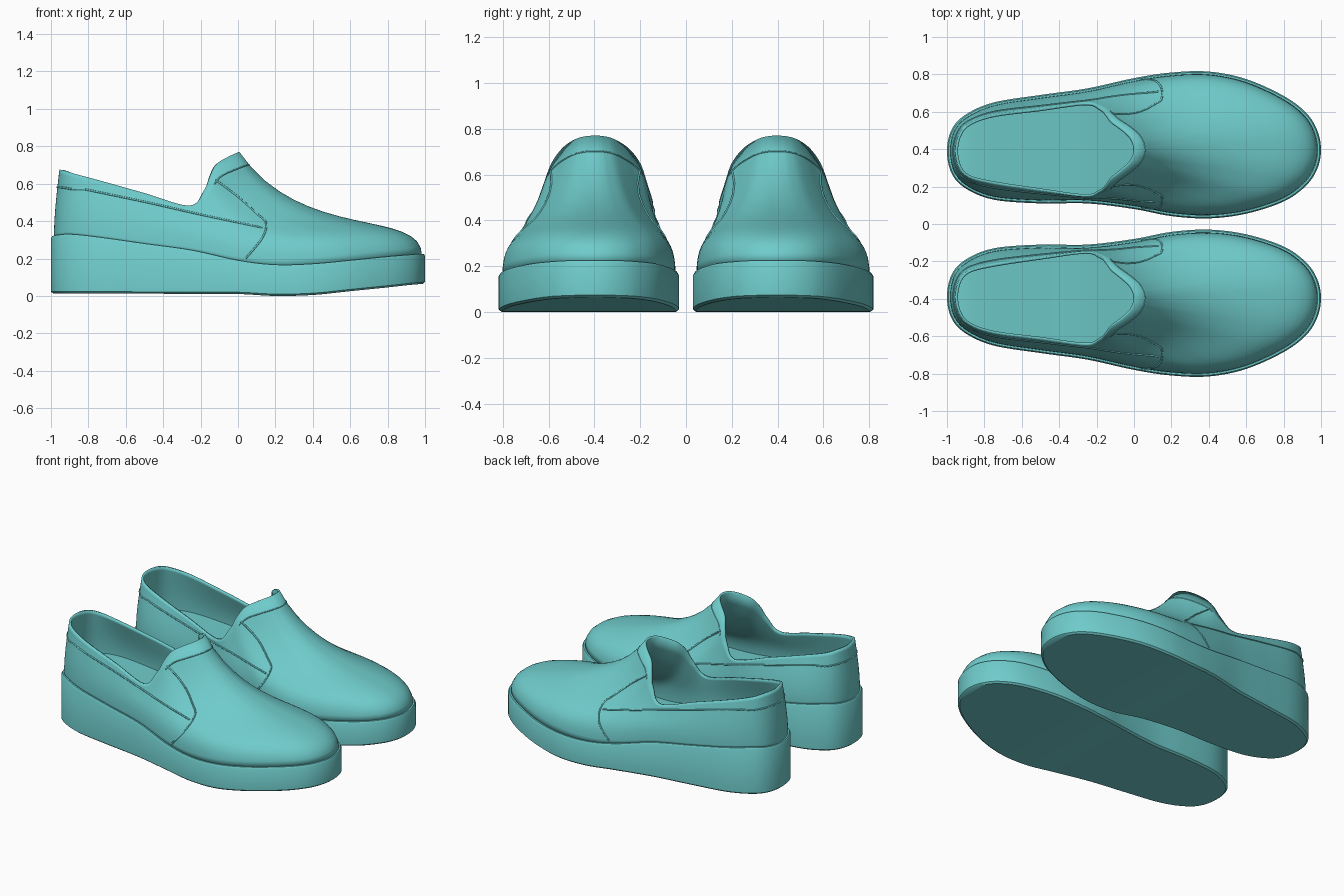
import bpy, math
from mathutils import Vector
from mathutils.bvhtree import BVHTree

cube = bpy.data.objects.get("Cube")
if cube:
    bpy.data.objects.remove(cube, do_unlink=True)

teal = bpy.data.materials.new("teal")
teal.use_nodes = True
teal.diffuse_color = (0.16, 0.6, 0.6, 1)
teal.node_tree.nodes["Principled BSDF"].inputs["Base Color"].default_value = (0.16, 0.6, 0.6, 1)

# Stations from heel to toe:
# sole x, sole inner y, sole outer y, opening x, inner y, outer y, z, sole top z, sole bottom z
STATIONS = [
    (-1, .39, .39, -.955, .39, .39, .675, .32, .013),
    (-.975, .27, .505, -.935, .3, .48, .672, .325, .013),
    (-.9, .19, .585, -.88, .247, .54, .655, .33, .013),
    (-.75, .13, .65, -.75, .215, .585, .62, .315, .013),
    (-.5, .11, .69, -.5, .177, .617, .55, .28, .012),
    (-.25, .11, .725, -.26, .145, .648, .483, .245, .011),
    (0, .08, .78, -.182, .17, .62, .565, .19, .01),
    (.2, .042, .81, -.148, .197, .59, .645, .167, 0),
    (.4, .03, .815, -.115, .24, .55, .705, .172, .005),
    (.6, .055, .775, -.06, .285, .51, .74, .19, .025),
    (.8, .12, .685, -.018, .325, .47, .76, .21, .045),
    (.92, .205, .595, .001, .36, .435, .768, .22, .058),
    (.98, .295, .5, .006, .38, .41, .77, .225, .063),
    (1, .395, .395, .007, .395, .395, .77, .225, .065),
]
STEPS = 6
LAYERS = 16


def catmull(a, b, c, d, t):
    return [0.5 * (2 * q + (r - p) * t + (2 * p - 5 * q + 4 * r - s) * t * t
                   + (3 * q - p - 3 * r + s) * t ** 3) for p, q, r, s in zip(a, b, c, d)]


def smooth_path(points, closed):
    n = len(points)
    at = (lambda i: points[i % n]) if closed else (lambda i: points[max(0, min(n - 1, i))])
    out = [catmull(at(i - 1), at(i), at(i + 1), at(i + 2), k / STEPS)
           for i in range(n if closed else n - 1) for k in range(STEPS)]
    return out if closed else out + [list(points[-1])]


# Closed loop: along the inner side to the toe, back along the outer side
last = len(STATIONS) - 1
knots = []
for i, side in [(i, 0) for i in range(last + 1)] + [(i, 1) for i in range(last - 1, 0, -1)]:
    bx, b0, b1, ox, o0, o1, oz, top, bottom = STATIONS[i]
    f = max(0, min(1, (i - 4) / 5))
    knots.append((bx, (b0, b1)[side], ox, (o0, o1)[side], oz, top, bottom, f * f * (3 - 2 * f)))
loop = smooth_path(knots, True)
N = len(loop)


def ring(inset, height):
    """Sole outline moved inward, at a height taken from each loop sample."""
    pts = []
    for i, s in enumerate(loop):
        p, q = loop[i - 1], loop[(i + 1) % N]
        inward = Vector((p[1] - q[1], q[0] - p[0], 0)).normalized()
        pts.append(Vector((s[0], s[1], height(s))) + inward * inset)
    return pts


def loft(rings):
    verts = [p for r in rings for p in r]
    faces = [(k * N + i, k * N + (i + 1) % N, (k + 1) * N + (i + 1) % N, (k + 1) * N + i)
             for k in range(len(rings) - 1) for i in range(N)]
    return verts, faces


def cap(start, up):
    """Close a ring with strips running across the shoe."""
    faces = []
    for i in range(N // 2):
        face = [start + j for j in (i, i + 1, N - 1 - i, (N - i) % N)]
        face = list(dict.fromkeys(face))
        faces.append(tuple(face if up else face[::-1]))
    return faces


def finish(obj, angle):
    """Smooth the part and mirror it to make the second shoe."""
    bpy.ops.object.select_all(action='DESELECT')
    obj.select_set(True)
    bpy.context.view_layer.objects.active = obj
    if obj.type == 'CURVE':
        bpy.ops.object.convert(target='MESH')
        obj = bpy.context.object
    bpy.ops.object.shade_smooth_by_angle(angle=math.radians(angle))
    mirror = obj.modifiers.new("other_shoe", 'MIRROR')
    mirror.use_axis = (False, True, False)
    mirror.use_mirror_merge = False


def mesh_part(name, verts, faces, angle=35, thickness=0):
    mesh = bpy.data.meshes.new(name)
    mesh.from_pydata(verts, [], faces)
    mesh.materials.append(teal)
    obj = bpy.data.objects.new(name, mesh)
    bpy.context.collection.objects.link(obj)
    if thickness:
        shell = obj.modifiers.new("thickness", 'SOLIDIFY')
        shell.thickness = thickness
        shell.offset = -1
    finish(obj, angle)


def seam(name, points, radius):
    curve = bpy.data.curves.new(name, 'CURVE')
    curve.dimensions = '3D'
    curve.bevel_depth = radius
    curve.bevel_resolution = 2
    curve.use_fill_caps = True
    spline = curve.splines.new('POLY')
    spline.points.add(len(points) - 1)
    for target, p in zip(spline.points, points):
        target.co = (*p, 1)
    curve.materials.append(teal)
    obj = bpy.data.objects.new(name, curve)
    bpy.context.collection.objects.link(obj)
    finish(obj, 60)


def top_z(s):
    return s[5]


def bottom_z(s):
    return s[6]


# Wedge sole with a chamfered bottom and a thin lip
verts, faces = loft([
    ring(.012, bottom_z),
    ring(0, lambda s: bottom_z(s) + .01),
    ring(0, lambda s: top_z(s) - .012),
    ring(.007, top_z),
    ring(.03, top_z)])
mesh_part("wedge_sole", verts, faces + cap(0, False) + cap(4 * N, True))

# Insole inside the shoe
verts, faces = loft([ring(.032, lambda s: top_z(s) - .01), ring(.032, lambda s: top_z(s) + .03)])
mesh_part("insole", verts, faces + cap(N, True))

# Upper: each column is a curve from the sole edge to the opening
base = ring(.016, lambda s: top_z(s) - .01)


def upper_point(i, t):
    s, b = loop[i], base[i]
    o, w = Vector(s[2:5]), s[7]
    low = b + Vector((0, 0, .12 + .14 * w))
    high = o.lerp(b, .5 - .16 * w)
    high.z = o.z - (.35 + .53 * w) * (o.z - b.z)
    r = 1 - t
    return b * r ** 3 + low * 3 * r * r * t + high * 3 * r * t * t + o * t ** 3


verts, faces = loft([[upper_point(i, k / LAYERS) for i in range(N)] for k in range(LAYERS + 1)])
mesh_part("upper", verts, faces, 50, .014)
surface = BVHTree.FromPolygons(verts, faces)


def project(path, outer):
    """Lay a side-view path onto the inner or outer flank of the upper."""
    start, direction = (2, -1) if outer else (-1, 1)
    hits = [surface.ray_cast(Vector((x, start, z)), Vector((0, direction, 0)))[0]
            for x, z in smooth_path(path, False)]
    return [h for h in hits if h]


# Piping that runs round the heel and forward along both flanks
flank = [(-.82, .57), (-.5, .503), (-.2, .435), (.13, .365)]
heel = [upper_point(i, .75) for i in range(-2 * STEPS, 2 * STEPS + 1)]
seam("heel_piping", project(flank, True)[::-1] + heel + project(flank, False), .005)

# Binding seam below the edge of the tongue
seam("tongue_seam", [upper_point(i, .95) for i in range(7 * STEPS, N - 7 * STEPS + 1)], .004)

# Curved edge of the elastic panel on both sides
panel = [(-.12, .62), (0, .53), (.1, .44), (.15, .39), (.13, .31), (.04, .2)]
seam("inner_panel_seam", project(panel, False), .005)
seam("outer_panel_seam", project(panel, True), .005)
